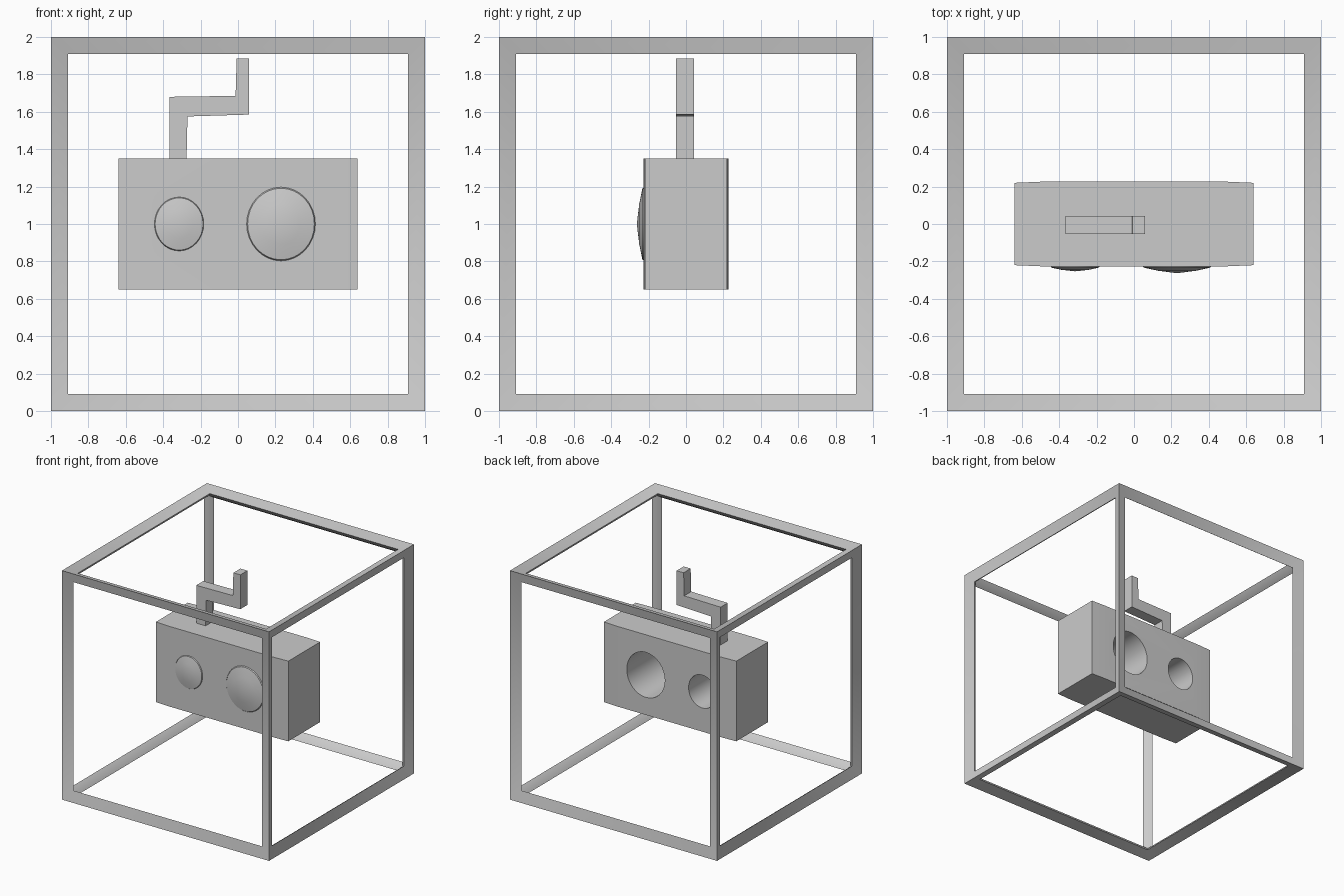
import bpy, bmesh, math
from itertools import product

if "Cube" in bpy.data.objects:
    bpy.data.objects.remove(bpy.data.objects["Cube"])


def finish(bm, name, smooth=True):
    bmesh.ops.recalc_face_normals(bm, faces=bm.faces)
    me = bpy.data.meshes.new(name)
    bm.to_mesh(me)
    bm.free()
    ob = bpy.data.objects.new(name, me)
    bpy.context.collection.objects.link(ob)
    if smooth:
        bpy.ops.object.select_all(action='DESELECT')
        ob.select_set(True)
        bpy.context.view_layer.objects.active = ob
        bpy.ops.object.shade_smooth_by_angle(angle=math.radians(30))
    return ob


def prism(name, pts, offset, smooth=False):
    """Extrude a closed flat outline by an offset vector."""
    bm = bmesh.new()
    f = bm.faces.new([bm.verts.new(p) for p in pts])
    r = bmesh.ops.extrude_face_region(bm, geom=[f], use_keep_orig=True)
    bmesh.ops.translate(bm, vec=offset,
                        verts=[v for v in r['geom'] if isinstance(v, bmesh.types.BMVert)])
    return finish(bm, name, smooth)


# Cube frame: kite-section bars mitred at the corners
WIDE, SHALLOW, INNER = 0.09, 0.033, 0.066
bm = bmesh.new()
corners = {}
for s in product((-1, 1), repeat=3):
    def vert(inset):
        x, y, z = [s[i] * (1 - inset[i]) for i in range(3)]
        return bm.verts.new((x, y, z + 1))
    corners[s] = {
        'out': vert((0, 0, 0)), 'in': vert((INNER,) * 3),
        **{k: vert([SHALLOW if i == k else WIDE for i in range(3)]) for k in range(3)}}
for axis in range(3):
    k1, k2 = [k for k in range(3) if k != axis]
    for s in corners:
        if s[axis] < 0:
            t = tuple(1 if i == axis else s[i] for i in range(3))
            ring = ['out', k1, 'in', k2]
            for i in range(4):
                a, b = ring[i], ring[(i + 1) % 4]
                bm.faces.new([corners[s][a], corners[s][b], corners[t][b], corners[t][a]])
finish(bm, "cube_frame")

# Box body with slightly bulged front and back
outline = [(-0.64, -0.22), (-0.5, -0.226), (0.5, -0.226), (0.64, -0.22),
           (0.64, 0.22), (0.5, 0.226), (-0.5, 0.226), (-0.64, 0.22)]
body = prism("box_body", [(x, y, 0.65) for x, y in outline], (0, 0, 0.70))


def ellipse(cx, rx, rz, y, n=32):
    return [(cx + rx * math.cos(2 * math.pi * i / n), y,
             1.0 + rz * math.sin(2 * math.pi * i / n)) for i in range(n)]


def lens(name, cx, rx, rz, tip):
    """Domed cap closing the front end of a bore."""
    bm = bmesh.new()
    prev = None
    for r, y in ((1, -0.222), (0.97, -0.233), (0.55, (tip - 0.237) / 2)):
        ring = [bm.verts.new(p) for p in ellipse(cx, rx * r, rz * r, y)]
        if prev:
            for i in range(32):
                j = (i + 1) % 32
                bm.faces.new([prev[i], prev[j], ring[j], ring[i]])
        prev = ring
    top = bm.verts.new((cx, tip, 1.0))
    for i in range(32):
        bm.faces.new([prev[i], prev[(i + 1) % 32], top])
    finish(bm, name)


# Bores through the box, each capped by a lens
for side, cx, rx, rz, tip in (("small", -0.315, 0.132, 0.144, -0.253),
                              ("large", 0.23, 0.184, 0.197, -0.263)):
    cutter = prism(side + "_bore_cutter", ellipse(cx, rx, rz, -0.4), (0, 0.8, 0))
    mod = body.modifiers.new(side + "_bore", 'BOOLEAN')
    mod.object, mod.operation, mod.solver = cutter, 'DIFFERENCE', 'EXACT'
    bpy.context.view_layer.objects.active = body
    bpy.ops.object.modifier_apply(modifier=mod.name)
    bpy.data.objects.remove(cutter)
    lens(side + "_lens", cx, rx, rz, tip)
bpy.ops.object.select_all(action='DESELECT')
body.select_set(True)
bpy.context.view_layer.objects.active = body
bpy.ops.object.shade_smooth_by_angle(angle=math.radians(30))

# Cranked handle on top
crank = [(-0.365, 1.35), (-0.275, 1.35), (-0.27, 1.575), (0.06, 1.585), (0.06, 1.885),
         (-0.007, 1.885), (-0.013, 1.685), (-0.365, 1.68)]
prism("crank_handle", [(x, -0.054, z) for x, z in crank], (0, 0.097, 0))
